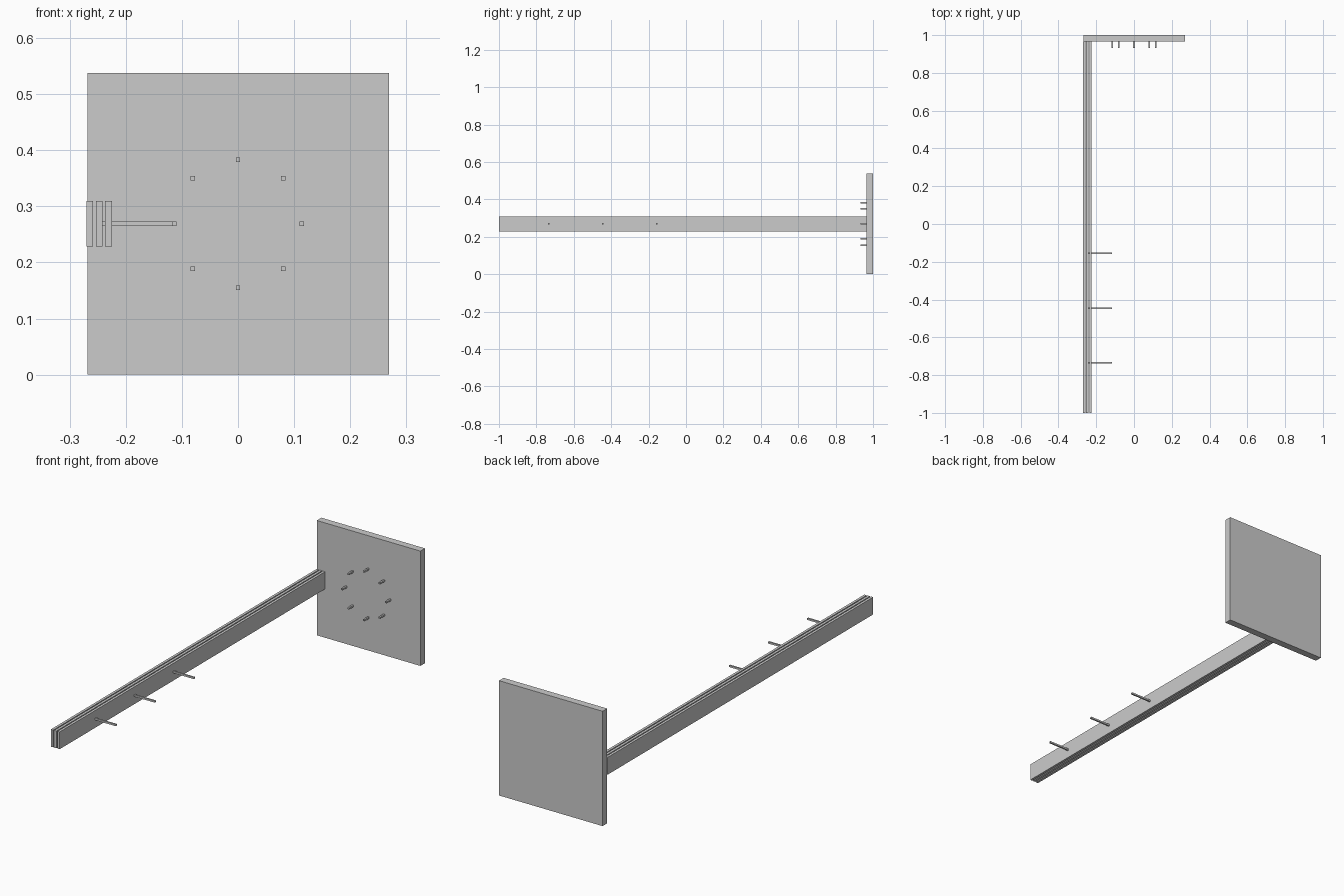
import bpy
from math import sin, cos, pi

if "Cube" in bpy.data.objects:
    bpy.data.objects.remove(bpy.data.objects["Cube"])


def box(name, x, y, z):
    """Box from (min, max) ranges on each axis."""
    bpy.ops.mesh.primitive_cube_add(size=1, location=[(a + b) / 2 for a, b in (x, y, z)])
    ob = bpy.context.object
    ob.name = name
    ob.scale = [b - a for a, b in (x, y, z)]
    bpy.ops.object.transform_apply(location=False, rotation=False, scale=True)
    return ob


MID_Z = 0.269      # height of the pegs, rods and slats
FACE_Y = 0.966     # front face of the board
HALF = 0.004       # half thickness of the pegs and rods

# Square board at the back
box("board", (-0.268, 0.269), (FACE_Y, 1.0), (0, 0.538))

# Ring of eight pegs on the board face
for i in range(8):
    a = i * pi / 4
    px, pz = 0.114 * cos(a), MID_Z + 0.114 * sin(a)
    box(f"peg_{i + 1}", (px - HALF, px + HALF), (0.932, FACE_Y), (pz - HALF, pz + HALF))

# Three long parallel slats
for i in range(3):
    x0 = -0.270 + i * 0.0167
    box(f"slat_{i + 1}", (x0, x0 + 0.012), (-1.0, FACE_Y), (MID_Z - 0.0405, MID_Z + 0.0405))

# Three rods standing out sideways from the slats
for i in range(3):
    y = -0.734 + i * 0.289
    box(f"rod_{i + 1}", (-0.242, -0.117), (y - HALF, y + HALF), (MID_Z - HALF, MID_Z + HALF))
